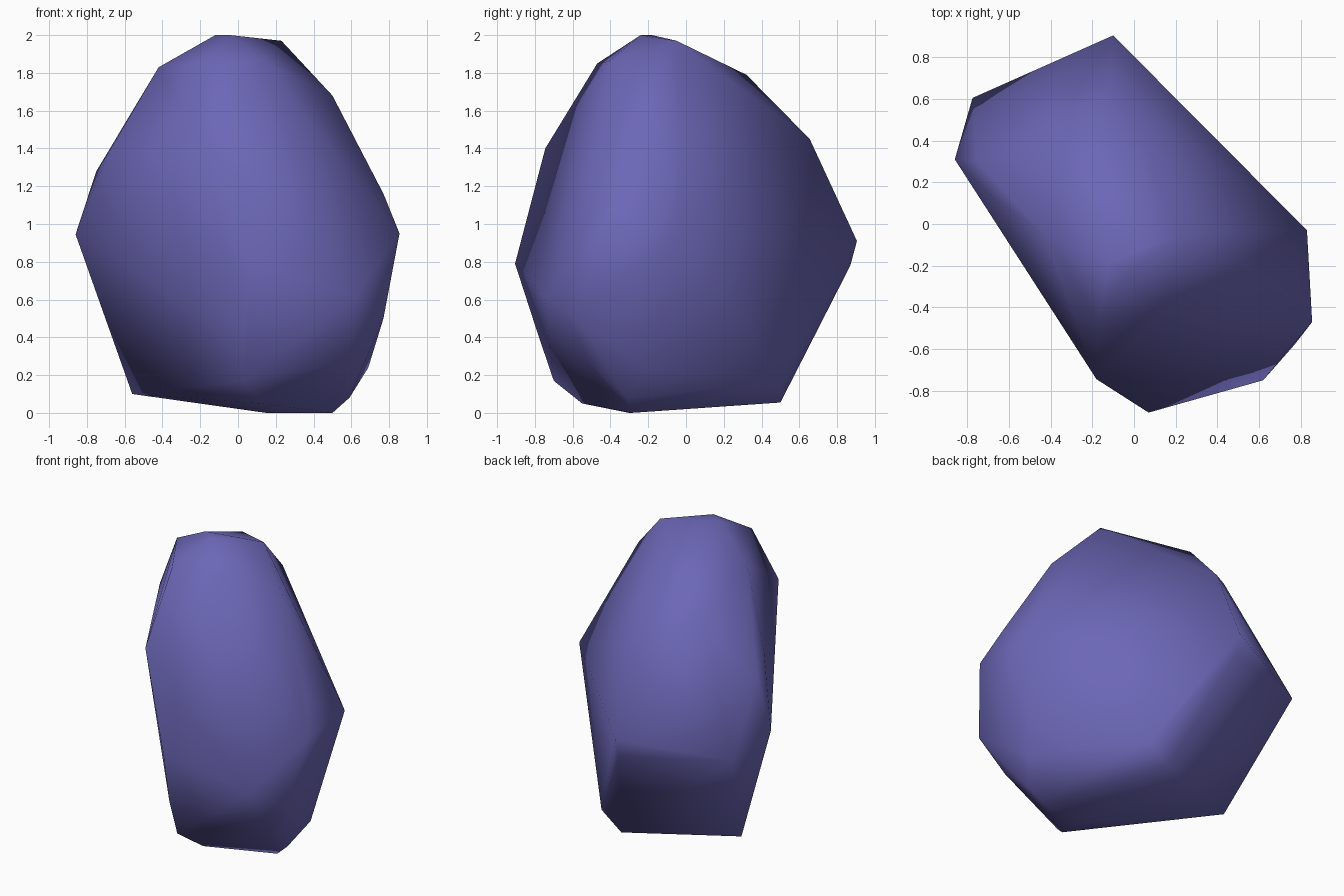
import bpy, bmesh

# One colour for the whole stone
mat = bpy.data.materials.new("violet stone")
mat.diffuse_color = (0.15, 0.135, 0.47, 1.0)

# Corner points of the boulder, listed from the crown down to the base
crown = [(-0.12, -0.18, 2.0), (-0.04, -0.24, 2.0), (0.23, -0.05, 1.97),
         (0.13, -0.41, 1.86), (-0.17, -0.47, 1.85), (-0.42, -0.06, 1.83),
         (-0.19, 0.32, 1.79), (0.50, -0.20, 1.68), (-0.40, 0.39, 1.61)]
shoulder = [(-0.12, 0.655, 1.45), (-0.18, -0.745, 1.40), (-0.69, 0.14, 1.37),
            (-0.75, 0.30, 1.28), (0.77, -0.36, 1.16)]
waist = [(0.83, -0.03, 0.97), (0.855, -0.47, 0.95), (-0.86, 0.31, 0.945),
         (-0.10, 0.905, 0.91), (-0.775, 0.605, 0.83), (0.07, -0.905, 0.79),
         (-0.10, 0.87, 0.78), (0.62, -0.75, 0.62), (0.77, -0.58, 0.50)]
base = [(0.03, -0.785, 0.42), (0.60, -0.53, 0.28), (0.69, -0.20, 0.24),
        (0.03, -0.70, 0.17), (0.29, 0.50, 0.17), (-0.56, 0.20, 0.10),
        (0.59, -0.31, 0.08), (0.14, 0.50, 0.055), (0.12, -0.55, 0.05),
        (0.50, -0.29, 0.0), (0.15, -0.30, 0.0)]

# Wrap the corners in a tight faceted skin
bm = bmesh.new()
for co in crown + shoulder + waist + base:
    bm.verts.new(co)
bmesh.ops.convex_hull(bm, input=bm.verts[:])
bmesh.ops.delete(bm, geom=[v for v in bm.verts if not v.link_faces], context='VERTS')
bmesh.ops.recalc_face_normals(bm, faces=bm.faces[:])
for f in bm.faces:
    f.smooth = True

mesh = bpy.data.meshes.new("boulder")
bm.to_mesh(mesh)
bm.free()
mesh.materials.append(mat)
boulder = bpy.data.objects.new("boulder", mesh)
bpy.context.collection.objects.link(boulder)
